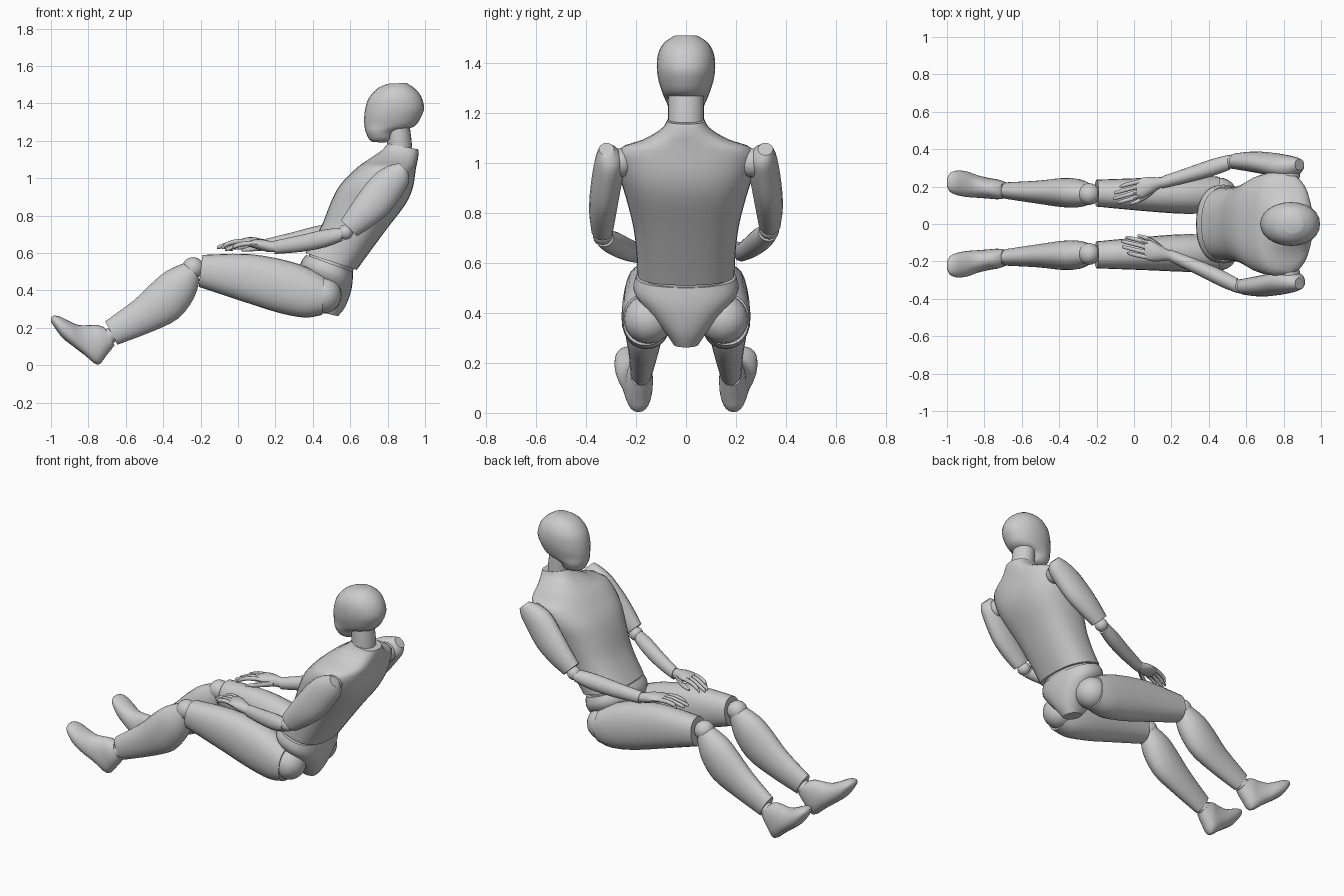
import bpy, bmesh, math
from mathutils import Vector


def spline(a, b, c, d, t):
    return 0.5 * (2 * b + (c - a) * t + (2 * a - 5 * b + 4 * c - d) * t * t
                  + (3 * b - a - 3 * c + d) * t ** 3)


def loft(name, secs, p=2.0, n=24, steps=3):
    """Skin rings; each section is (x1, z1, x2, z2, y centre, y half width)."""
    secs = [Vector(s) for s in secs]
    m = len(secs)
    rows = []
    for i in range(m - 1):
        q = [secs[min(max(i + k, 0), m - 1)] for k in (-1, 0, 1, 2)]
        rows += [spline(*q, j / steps) for j in range(steps)]
    rows.append(secs[-1])
    bm = bmesh.new()
    rings = []
    for x1, z1, x2, z2, y, w in rows:
        ring = []
        for k in range(n):
            a = 2 * math.pi * k / n
            c, s = math.cos(a), math.sin(a)
            c = math.copysign(abs(c) ** (2 / p), c)
            s = math.copysign(abs(s) ** (2 / p), s)
            ring.append(bm.verts.new(((x1 + x2) / 2 + c * (x1 - x2) / 2, y + s * w,
                                      (z1 + z2) / 2 + c * (z1 - z2) / 2)))
        rings.append(ring)
    for r0, r1 in zip(rings, rings[1:]):
        for k in range(n):
            bm.faces.new((r0[k], r0[(k + 1) % n], r1[(k + 1) % n], r1[k]))
    bm.faces.new(rings[0])
    bm.faces.new(rings[-1])
    bmesh.ops.recalc_face_normals(bm, faces=bm.faces)
    me = bpy.data.meshes.new(name)
    bm.to_mesh(me)
    bm.free()
    ob = bpy.data.objects.new(name, me)
    bpy.context.collection.objects.link(ob)
    smooth(ob)


def smooth(ob):
    bpy.ops.object.select_all(action='DESELECT')
    ob.select_set(True)
    bpy.context.view_layer.objects.active = ob
    bpy.ops.object.shade_smooth_by_angle(angle=math.radians(40))


def ball(name, loc, r):
    bpy.ops.mesh.primitive_uv_sphere_add(segments=24, ring_count=14, radius=r, location=loc)
    bpy.context.object.name = name
    smooth(bpy.context.object)


# Head and neck
loft("head", [(.72, 1.195, .78, 1.19, 0, .03), (.70, 1.21, .825, 1.205, 0, .06),
              (.682, 1.25, .85, 1.25, 0, .082), (.675, 1.29, .94, 1.275, 0, .095),
              (.675, 1.33, .98, 1.33, 0, .110), (.682, 1.38, .995, 1.38, 0, .117),
              (.70, 1.43, .978, 1.44, 0, .112), (.745, 1.48, .945, 1.48, 0, .088),
              (.80, 1.505, .90, 1.51, 0, .048)], p=2.1)
loft("neck", [(.80, 1.10, .935, 1.10, 0, .072), (.795, 1.20, .928, 1.20, 0, .072),
              (.785, 1.30, .915, 1.30, 0, .07)])

# Torso, waist and pelvis
loft("torso", [(.36, .60, .635, .51, 0, .195), (.41, .68, .70, .60, 0, .198),
               (.455, .765, .80, .735, 0, .212), (.50, .88, .895, .86, 0, .243),
               (.55, .97, .935, .95, 0, .27), (.64, 1.06, .95, 1.045, 0, .27),
               (.69, 1.095, .958, 1.085, 0, .18), (.735, 1.125, .963, 1.11, 0, .125),
               (.77, 1.15, .965, 1.14, 0, .09), (.80, 1.185, .963, 1.155, 0, .075)],
     p=2.5, n=32)
loft("waist", [(.39, .62, .63, .54, 0, .175), (.37, .56, .60, .47, 0, .18)], n=32)
loft("pelvis", [(.365, .59, .615, .50, 0, .20), (.335, .545, .612, .44, 0, .21),
                (.335, .46, .60, .38, 0, .16), (.37, .36, .572, .31, 0, .09),
                (.42, .29, .535, .262, 0, .05)], p=2.3, n=32)

# Legs, the same on both sides
for s, side in ((1, "left"), (-1, "right")):
    def leg(name, secs, p=2.0):
        loft(f"{side}_{name}", [(*c[:4], s * c[4], c[5]) for c in secs], p)
    leg("thigh", [(-.19, .59, -.21, .42, .165, .072), (.06, .595, .03, .34, .158, .088),
                  (.28, .555, .22, .28, .155, .10), (.40, .51, .36, .255, .158, .10),
                  (.46, .475, .45, .27, .162, .09)], 2.2)
    ball(f"{side}_hip", (.455, s * .15, .375), .098)
    ball(f"{side}_knee", (-.24, s * .16, .52), .058)
    leg("shin", [(-.28, .55, -.205, .46, .16, .055), (-.38, .505, -.235, .36, .165, .077),
                 (-.46, .44, -.32, .25, .168, .077), (-.56, .345, -.46, .18, .17, .062),
                 (-.71, .235, -.645, .11, .178, .045)])
    ball(f"{side}_ankle", (-.69, s * .18, .155), .043)
    leg("foot", [(-.715, .203, -.66, .108, .18, .042), (-.75, .215, -.705, .05, .185, .053),
                 (-.79, .215, -.75, .003, .19, .055), (-.85, .215, -.82, .055, .20, .06),
                 (-.90, .235, -.88, .10, .212, .068), (-.95, .26, -.94, .148, .22, .066),
                 (-.985, .266, -.982, .205, .222, .05), (-1, .255, -1, .232, .222, .02)], 2.2)


# Arms: the two sides differ by a small shift of elbow and hand
def arm(side, s, dx, dz, y_wrist, slope):
    def part(name, secs, p=2.0, n=20):
        loft(f"{side}_{name}", [(*c[:4], s * c[4], c[5]) for c in secs], p, n)

    upper = [(.86, 1.08, .91, 1.03, .318, .03), (.80, 1.065, .915, .985, .308, .052),
             (.73, 1.02, .89, .93, .31, .062), (.655, .93, .81, .82, .325, .06),
             (.60, .85, .72, .745, .333, .054), (.55, .775, .635, .69, .335, .044)]
    part("upper_arm", [(a + dx * i / 5, b + dz * i / 5, c + dx * i / 5, d + dz * i / 5, y, w)
                       for i, (a, b, c, d, y, w) in enumerate(upper)])
    ball(f"{side}_shoulder", (.83, s * .265, 1.0), .058)
    ball(f"{side}_elbow", (.575 + dx, s * .333, .712 + dz), .04)
    fore = [(.548, .735, .558, .665, 0, .04), (.46, .725, .47, .632, .25, .046),
            (.33, .695, .34, .607, .62, .041), (.19, .665, .195, .595, 1, .033)]
    part("forearm", [(a + dx, b + dz * (1 - f / 2), c + dx, d + dz * (1 - f / 2),
                      .33 + (y_wrist - .33) * f, w) for a, b, c, d, f, w in fore])

    # Hand sections: distance along, offset outward, height, half height, half width
    def hand(name, secs, n):
        out = []
        for l, o, h, r, w in secs:
            x, z = .19 + dx - l, .635 + dz / 2 + h
            out.append((x, z + r, x, z - r, y_wrist - slope * l + o, w))
        part(name, out, 2.0, n)

    hand("palm", [(-.015, 0, -.003, .026, .025), (.02, 0, 0, .03, .033),
                  (.06, 0, .008, .03, .046), (.10, 0, .014, .024, .054),
                  (.135, 0, .014, .014, .05)], 16)
    for i, (o, end) in enumerate(((-.038, .235), (-.013, .26), (.013, .255), (.037, .225))):
        hand(f"finger_{i + 1}", [(.115, o, .015, .014, .013), (.165, o * 1.1, .014, .013, .012),
                                 (.21, o * 1.1, .0, .012, .011),
                                 (end - .008, o * 1.1, -.014, .010, .009),
                                 (end, o * 1.1, -.018, .004, .004)], 10)
    hand("thumb", [(.03, -.02, -.002, .02, .018), (.08, -.05, -.006, .017, .016),
                   (.13, -.064, -.014, .013, .012), (.17, -.066, -.02, .006, .006)], 10)


arm("right", -1, 0, 0, .168, .24)
arm("left", 1, -.042, .022, .222, .28)
